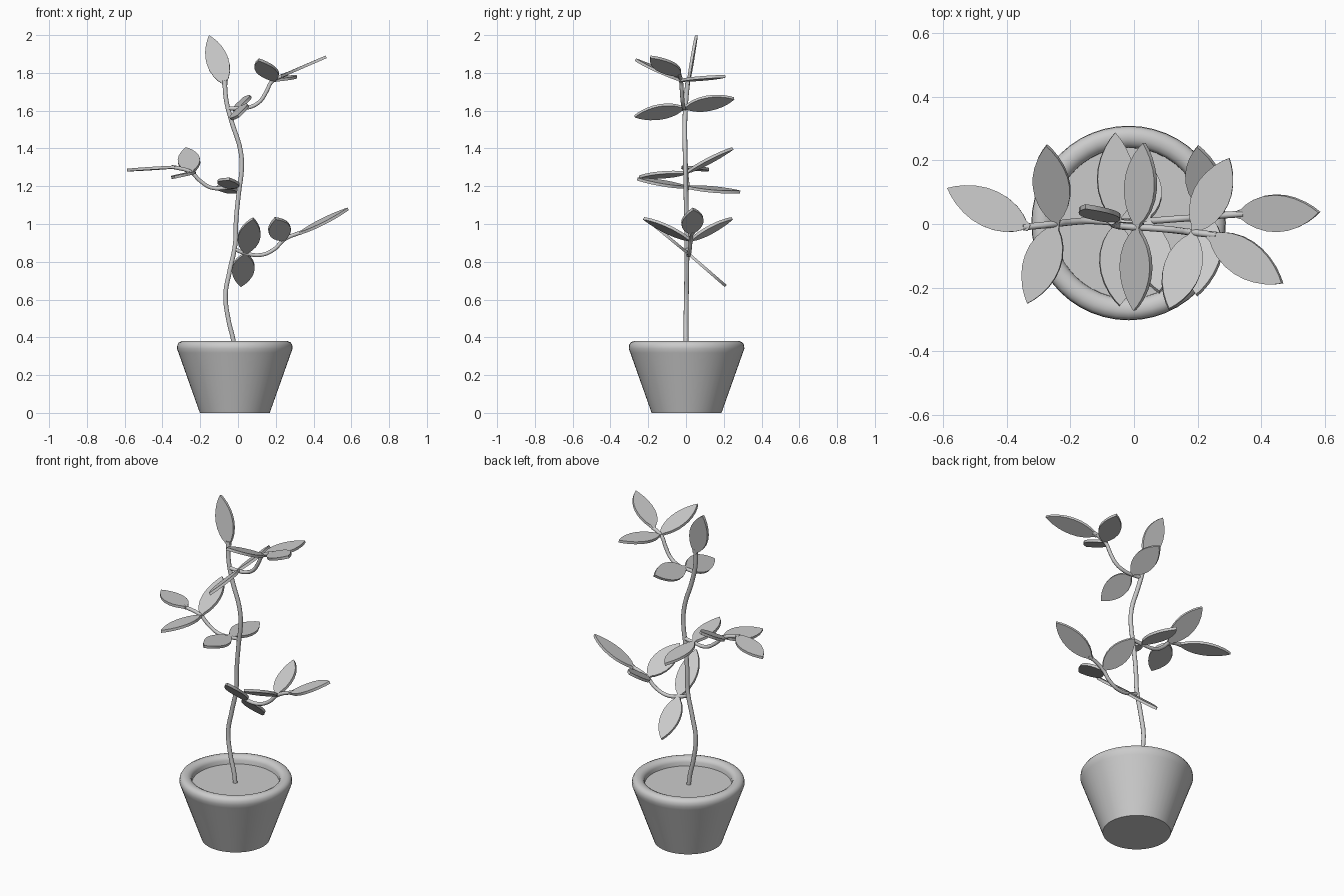
import bpy, bmesh, math
from mathutils import Vector, Matrix

if "Cube" in bpy.data.objects:
    bpy.data.objects.remove(bpy.data.objects["Cube"])


def finish(name, bm, angle=35):
    bmesh.ops.recalc_face_normals(bm, faces=bm.faces)
    me = bpy.data.meshes.new(name)
    bm.to_mesh(me)
    bm.free()
    ob = bpy.data.objects.new(name, me)
    bpy.context.collection.objects.link(ob)
    bpy.ops.object.select_all(action='DESELECT')
    ob.select_set(True)
    bpy.context.view_layer.objects.active = ob
    bpy.ops.object.shade_smooth_by_angle(angle=math.radians(angle))
    return ob


def lathe(name, profile, centre, steps=48):
    bm = bmesh.new()
    vs = [bm.verts.new((r, 0, z)) for r, z in profile]
    es = [bm.edges.new(p) for p in zip(vs, vs[1:])]
    bmesh.ops.spin(bm, geom=vs + es, cent=(0, 0, 0), axis=(0, 0, 1),
                   angle=2 * math.pi, steps=steps)
    bmesh.ops.remove_doubles(bm, verts=bm.verts, dist=1e-4)
    bmesh.ops.translate(bm, verts=bm.verts, vec=centre)
    return finish(name, bm)


def tube(name, pts, radius):
    cu = bpy.data.curves.new(name, 'CURVE')
    cu.dimensions = '3D'
    cu.bevel_depth = radius
    cu.bevel_resolution = 3
    cu.use_fill_caps = True
    sp = cu.splines.new('BEZIER')
    sp.resolution_u = 6
    sp.bezier_points.add(len(pts) - 1)
    for bp, p in zip(sp.bezier_points, pts):
        bp.co = p
        bp.handle_left_type = bp.handle_right_type = 'AUTO'
    ob = bpy.data.objects.new(name, cu)
    bpy.context.collection.objects.link(ob)
    bpy.ops.object.select_all(action='DESELECT')
    ob.select_set(True)
    bpy.context.view_layer.objects.active = ob
    bpy.ops.object.convert(target='MESH')
    bpy.ops.object.shade_smooth_by_angle(angle=math.radians(50))


# half outline of a leaf: fraction along length, half width
HALF = [(0, .011), (.06, .016), (.12, .03), (.22, .045), (.35, .056), (.48, .059),
        (.6, .056), (.72, .047), (.84, .032), (.93, .016)]


def leaf(name, base, tip, side, thick=.015):
    base, tip = Vector(base), Vector(tip)
    length = (tip - base).length
    u = (tip - base) / length
    w = Vector(side)
    w = (w - u * w.dot(u)).normalized()
    n = u.cross(w)
    outline = HALF + [(1, 0)] + [(t, -h) for t, h in reversed(HALF)]
    bm = bmesh.new()
    face = bm.faces.new([bm.verts.new(base + u * t * length + w * h - n * thick / 2)
                         for t, h in outline])
    ext = bmesh.ops.extrude_face_region(bm, geom=[face], use_keep_orig=True)
    bmesh.ops.translate(bm, vec=n * thick,
                        verts=[g for g in ext['geom'] if isinstance(g, bmesh.types.BMVert)])
    finish(name, bm)


# pot with rounded rim, and soil
C = (-.017, .003, 0)
lathe("pot", [(0, 0), (.185, 0), (.298, .318), (.306, .34), (.304, .36), (.296, .373),
              (.28, .38), (.262, .379), (.246, .371), (.237, .356), (.236, .31), (0, .31)], C)
lathe("soil", [(0, .334), (.238, .334), (.238, .3), (0, .3)], C)

# main stem
tube("stem", [(-.017, 0, .32), (-.026, 0, .39), (-.05, 0, .49), (-.066, .002, .625),
              (-.045, .004, .747), (-.015, .005, .89), (-.01, .003, 1.02), (.003, 0, 1.155),
              (.02, -.003, 1.31), (.011, -.005, 1.40), (-.033, -.006, 1.54),
              (-.063, 0, 1.66), (-.071, .01, 1.76)], .0125)

# side branches
tube("lower_branch", [(-.015, .005, .865), (.03, .008, .848), (.12, .015, .836),
                      (.19, .02, .865), (.245, .025, .918), (.345, .032, .96)], .0105)
tube("middle_branch", [(.004, 0, 1.2), (-.06, .005, 1.192), (-.14, .01, 1.192),
                       (-.2, .006, 1.228), (-.25, 0, 1.275), (-.35, -.01, 1.303)], .0105)
tube("upper_branch", [(-.05, -.005, 1.612), (0, -.01, 1.612), (.06, -.013, 1.618),
                      (.115, -.018, 1.648), (.15, -.022, 1.70), (.18, -.026, 1.755),
                      (.26, -.035, 1.795)], .0105)

# leaves: two opposite pairs and an end leaf per branch, one leaf on top
leaves = {
    "lower_branch_inner": ((.04, .01, .845), [((.08, -.215, 1.03), (1, 0, 0)),
                                              ((.015, .21, .672), (1, 0, 0))]),
    "lower_branch_outer": ((.24, .024, .915), [((.197, -.225, 1.03), (.9, 0, .3)),
                                               ((.2, .245, 1.03), (.9, 0, .3))]),
    "lower_branch_end": ((.325, .031, .95), [((.583, .037, 1.08), (0, .96, .2))]),
    "middle_branch_inner": ((-.055, .004, 1.195), [((-.045, -.258, 1.238), (1, 0, -.17)),
                                                   ((-.06, .287, 1.17), (1, 0, -.17))]),
    "middle_branch_outer": ((-.245, 0, 1.272), [((-.335, -.25, 1.248), (1, 0, .2)),
                                                ((-.275, .248, 1.4), (1, 0, .2))]),
    "middle_branch_end": ((-.33, -.012, 1.302), [((-.588, .113, 1.285), (.45, .9, 0))]),
    "upper_branch_inner": ((.01, -.01, 1.615), [((.002, -.272, 1.57), (.8, 0, .6)),
                                                ((.032, .255, 1.665), (.8, 0, .6))]),
    "upper_branch_outer": ((.19, -.027, 1.76), [((.11, -.268, 1.87), (1, -.3, 0)),
                                                ((.3, .208, 1.782), (.9, -.43, .05))]),
    "upper_branch_end": ((.235, -.033, 1.785), [((.467, -.187, 1.885), (.57, .75, .25))]),
    "top": ((-.067, .01, 1.735), [((-.153, .055, 1.998), (.95, 0, .33))]),
}
for key, (base, items) in leaves.items():
    for label, (tip, side) in zip(("front", "back"), items):
        leaf(f"{key}_leaf_{label}" if len(items) > 1 else f"{key}_leaf", base, tip, side)
